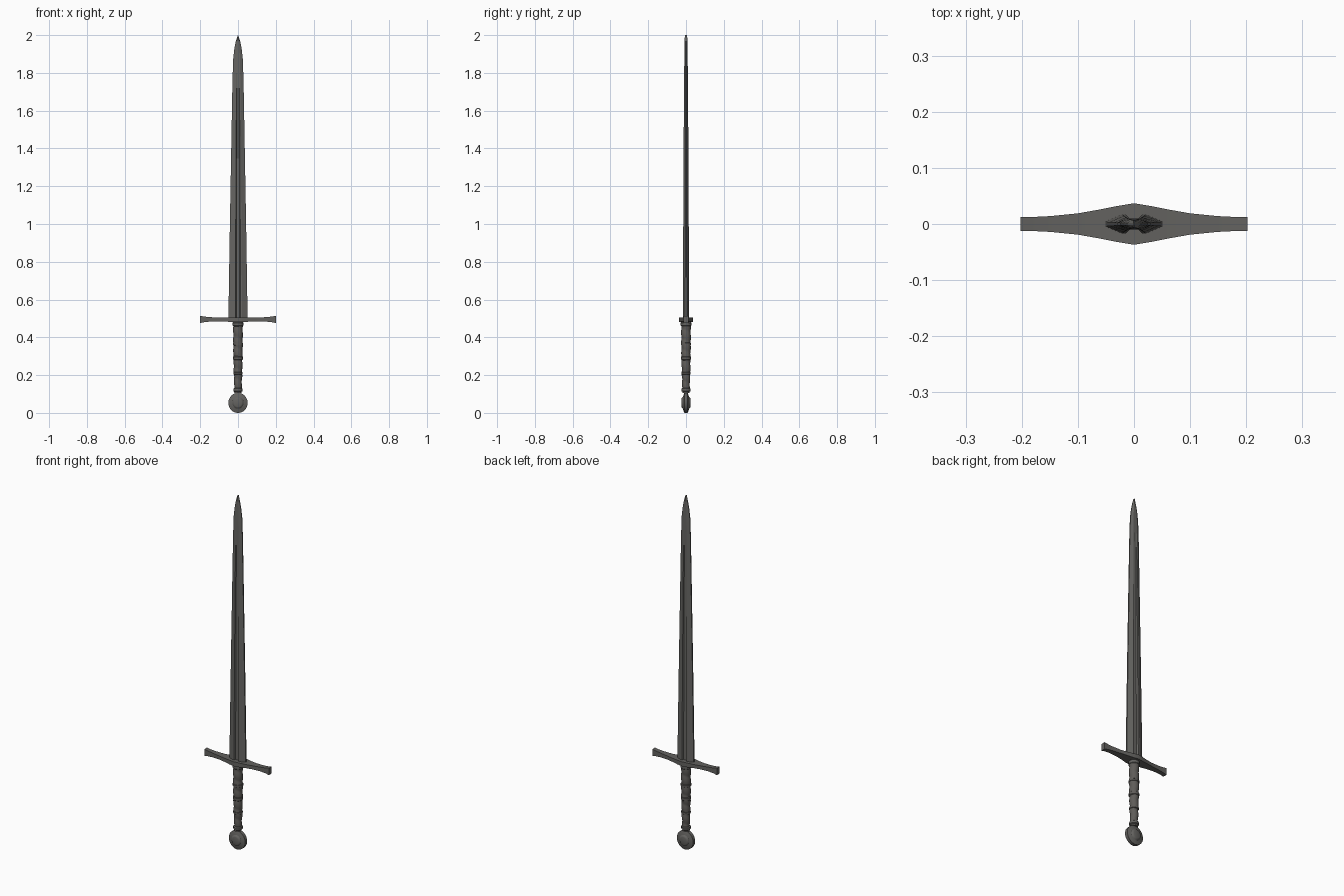
import bpy, bmesh, math

if "Cube" in bpy.data.objects:
    bpy.data.objects.remove(bpy.data.objects["Cube"])


def material(name, col):
    m = bpy.data.materials.new(name)
    m.diffuse_color = (*col, 1)
    m.use_nodes = True
    m.node_tree.nodes["Principled BSDF"].inputs["Base Color"].default_value = m.diffuse_color
    return m


STEEL = material("dark steel", (0.135, 0.133, 0.125))
IRON = material("dull iron", (0.125, 0.122, 0.115))
LEATHER = material("grey leather", (0.115, 0.108, 0.10))


def loft(name, rings, mat, angle=30):
    """Skin a list of equal-length closed rings and cap both ends."""
    bm = bmesh.new()
    rows = [[bm.verts.new(p) for p in ring] for ring in rings]
    n = len(rows[0])
    for a, b in zip(rows, rows[1:]):
        for i in range(n):
            j = (i + 1) % n
            bm.faces.new((a[i], a[j], b[j], b[i]))
    bm.faces.new(rows[0][::-1])
    bm.faces.new(rows[-1])
    bmesh.ops.recalc_face_normals(bm, faces=bm.faces)
    me = bpy.data.meshes.new(name)
    bm.to_mesh(me)
    bm.free()
    me.materials.append(mat)
    ob = bpy.data.objects.new(name, me)
    bpy.context.collection.objects.link(ob)
    bpy.ops.object.select_all(action='DESELECT')
    bpy.context.view_layer.objects.active = ob
    ob.select_set(True)
    bpy.ops.object.shade_smooth_by_angle(angle=math.radians(angle))
    return ob


# Blade: bevelled section with a sunken fuller; (z, half width, half thickness, fuller depth)
def blade_ring(z, w, t, d):
    half = [(w, t * 0.25), (w * 0.42, t), (w * 0.28, t),
            (w * 0.18, t - d), (-w * 0.18, t - d),
            (-w * 0.28, t), (-w * 0.42, t), (-w, t * 0.25)]
    return [(x, y, z) for x, y in half] + [(-x, -y, z) for x, y in half]


stations = [(0.49, 0.051, 0.017, 0.008), (1.0, 0.043, 0.0145, 0.007),
            (1.5, 0.034, 0.012, 0.005), (1.72, 0.030, 0.0105, 0.003),
            (1.80, 0.028, 0.0095, 0.0), (1.88, 0.025, 0.009, 0.0),
            (1.93, 0.019, 0.008, 0.0), (1.97, 0.011, 0.0075, 0.0),
            (2.0, 0.001, 0.006, 0.0)]
loft("blade", [blade_ring(*s) for s in stations], STEEL, 15)

# Crossguard: diamond-like plan with a ridge in the middle and flared ends
prof = [(0.0, 0.037, 0.481, 0.506), (0.03, 0.032, 0.481, 0.505),
        (0.06, 0.026, 0.483, 0.504), (0.10, 0.019, 0.484, 0.504),
        (0.15, 0.014, 0.483, 0.507), (0.18, 0.0125, 0.480, 0.510),
        (0.202, 0.0125, 0.475, 0.514)]
full = [(-x, y, a, b) for x, y, a, b in prof[:0:-1]] + prof
loft("crossguard", [[(x, -y, a), (x, y, a), (x, y, b), (x, -y, b)]
                    for x, y, a, b in full], IRON, 20)

# Grip: tapered handle with a spiral wrap and a central binding
SEG = 24


def grip_ring(z):
    t = (z - 0.11) / 0.375
    r = 0.0195 + 0.006 * t + 0.002 * math.sin(math.pi * t)
    ring = []
    for i in range(SEG):
        a = 2 * math.pi * i / SEG
        wrap = abs(math.sin(math.pi * z / 0.055 + a / 2))
        rr = r - 0.0025 + 0.003 * wrap
        ring.append((rr * math.cos(a), rr * math.sin(a), z))
    return ring


loft("grip", [grip_ring(0.105 + 0.38 * k / 70) for k in range(71)], LEATHER, 50)


# Grip bindings and collars
def band(name, z, r, h, mat):
    shape = [(-h, r - 0.005), (-h * 0.6, r), (h * 0.6, r), (h, r - 0.005)]
    loft(name, [[(q * math.cos(2 * math.pi * i / SEG), q * math.sin(2 * math.pi * i / SEG), z + dz)
                 for i in range(SEG)] for dz, q in shape], mat, 40)


band("lower_collar", 0.122, 0.0245, 0.010, IRON)
band("lower_binding", 0.21, 0.0245, 0.008, LEATHER)
band("middle_binding", 0.29, 0.0265, 0.012, LEATHER)
band("upper_binding", 0.365, 0.0275, 0.008, LEATHER)
band("upper_collar", 0.470, 0.0285, 0.012, IRON)

# Pommel: wheel with a raised hub on both faces
wheel = [(-0.024, 0.020), (-0.022, 0.025), (-0.016, 0.030), (-0.015, 0.034),
         (-0.009, 0.051), (0.009, 0.051), (0.015, 0.034), (0.016, 0.030),
         (0.022, 0.025), (0.024, 0.020)]
loft("pommel", [[(r * math.cos(2 * math.pi * i / 32), y, 0.053 + 1.04 * r * math.sin(2 * math.pi * i / 32))
                 for i in range(32)] for y, r in wheel], IRON, 30)
